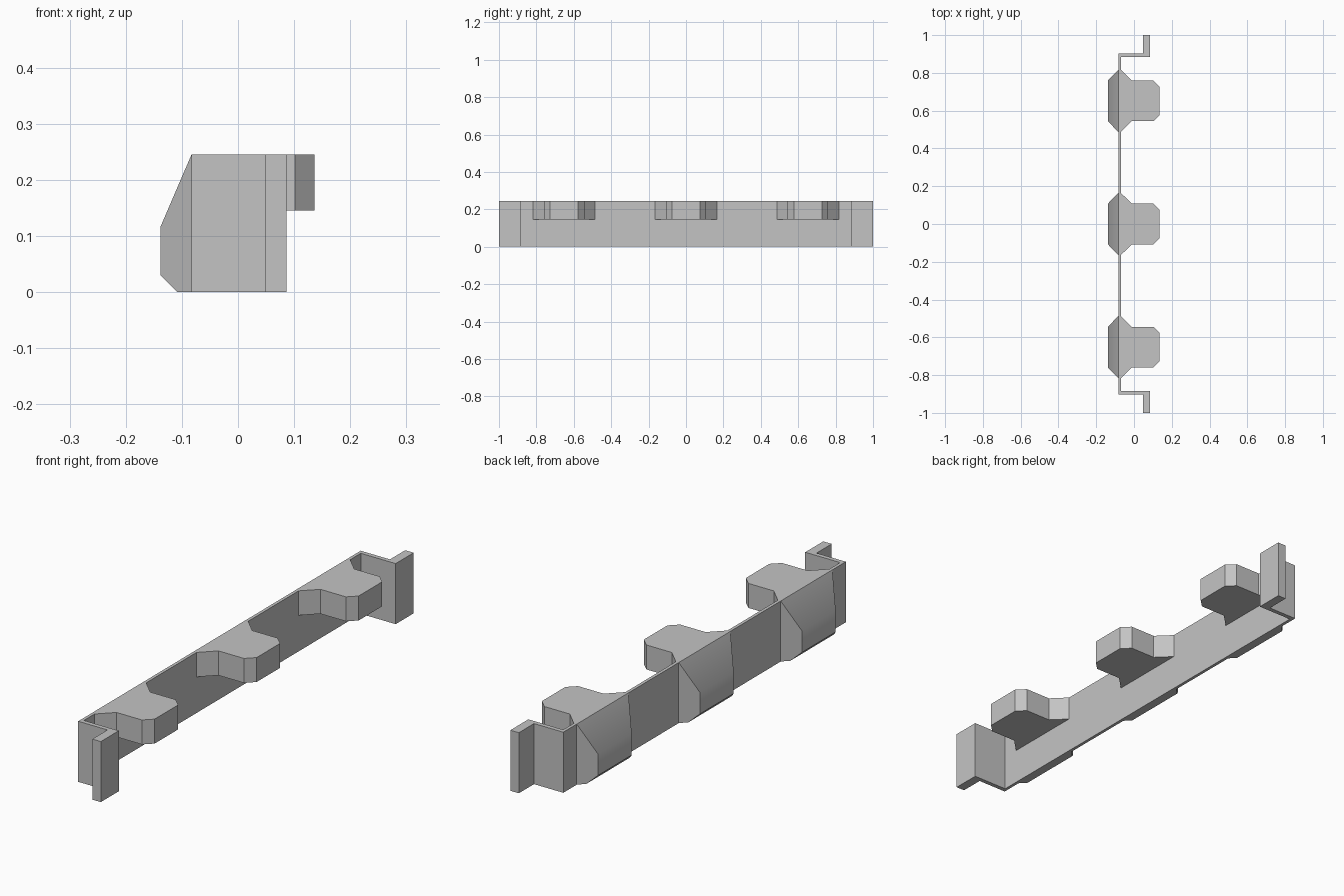
import bpy
import bmesh
import math

cube = bpy.data.objects.get("Cube")
if cube:
    bpy.data.objects.remove(cube, do_unlink=True)

GREY = (0.55, 0.55, 0.55, 1.0)
mat = bpy.data.materials.new("neutral grey")
mat.use_nodes = True
mat.diffuse_color = GREY
mat.node_tree.nodes["Principled BSDF"].inputs["Base Color"].default_value = GREY

TOP = 0.245          # height of the rail
WALL = -0.083        # outer face of the wall
INNER = -0.070       # inner face of the wall
FACE = -0.138        # outer face of the pads
WIDE, NARROW = 0.165, 0.108


def loft(name, lower, upper):
    """Closed solid between two matching outlines."""
    bm = bmesh.new()
    a = [bm.verts.new(p) for p in lower]
    b = [bm.verts.new(p) for p in upper]
    bm.faces.new(a)
    bm.faces.new(b)
    for i in range(len(a)):
        j = (i + 1) % len(a)
        bm.faces.new((a[i], a[j], b[j], b[i]))
    bmesh.ops.recalc_face_normals(bm, faces=bm.faces)
    mesh = bpy.data.meshes.new(name)
    bm.to_mesh(mesh)
    bm.free()
    mesh.materials.append(mat)
    obj = bpy.data.objects.new(name, mesh)
    bpy.context.collection.objects.link(obj)
    return obj


def prism(name, outline, z0, z1):
    return loft(name, [(x, y, z0) for x, y in outline],
                [(x, y, z1) for x, y in outline])


def mirrored(half):
    """Complete a half outline by reflecting it in y."""
    return half + [(x, -y) for x, y in reversed(half)]


# Thin wall with a stepped flange at each end, as one outline
half_rail = [(INNER, 0.885), (0.086, 0.885), (0.086, 1.0),
             (0.048, 1.0), (0.048, 0.903), (WALL, 0.903)]
outline = half_rail + [(x, -y) for x, y in reversed(half_rail)]
prism("rail", outline, 0, TOP)

# Profile of the outer pads, sloped above and chamfered below
pad_profile = [(WALL, TOP), (FACE, 0.117), (FACE, 0.03),
               (-0.108, 0), (WALL, 0)]


def pad_half_width(x):
    return WIDE + (NARROW - WIDE) * (x - WALL) / (FACE - WALL)


# Tab on the inside and pad on the outside at each station
tab_half = [(INNER, WIDE), (-0.012, NARROW), (0.102, NARROW), (0.136, 0.075)]
for label, centre in (("front", -0.652), ("middle", 0), ("back", 0.652)):
    tab = prism(label + "_tab", mirrored(tab_half), 0.146, TOP)
    tab.location.y = centre

    pad = loft(label + "_pad",
               [(x, -pad_half_width(x), z) for x, z in pad_profile],
               [(x, pad_half_width(x), z) for x, z in pad_profile])
    pad.location.y = centre
    bpy.ops.object.select_all(action="DESELECT")
    pad.select_set(True)
    bpy.context.view_layer.objects.active = pad
    bpy.ops.object.shade_smooth_by_angle(angle=math.radians(30))
